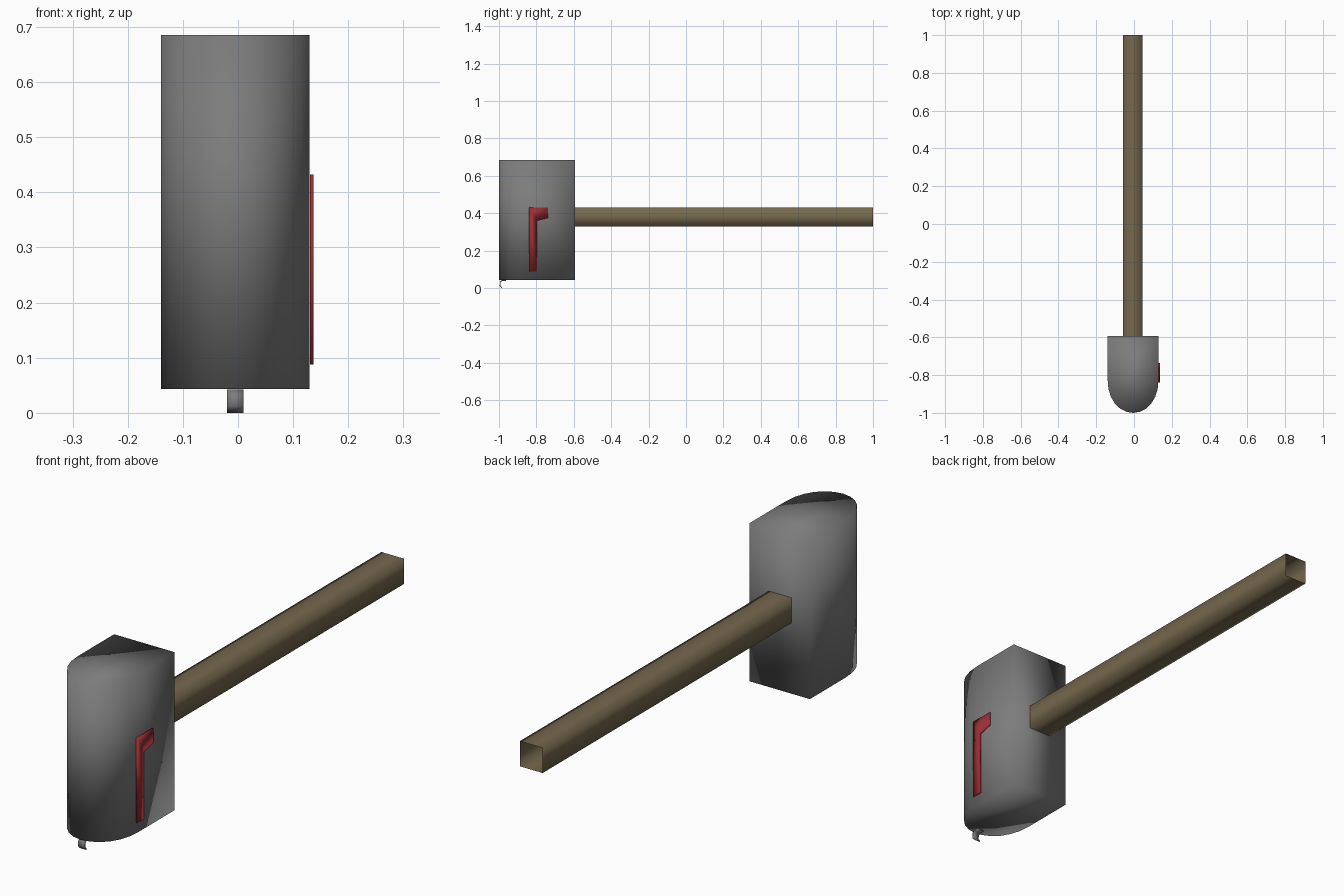
import bpy, bmesh, math

if "Cube" in bpy.data.objects:
    bpy.data.objects.remove(bpy.data.objects["Cube"])


def material(name, rgb):
    m = bpy.data.materials.new(name)
    m.diffuse_color = (*rgb, 1)
    m.use_nodes = True
    m.node_tree.nodes["Principled BSDF"].inputs["Base Color"].default_value = m.diffuse_color
    return m


GREY = material("grey metal", (0.2, 0.2, 0.2))
WOOD = material("brown wood", (0.18, 0.14, 0.075))
RED = material("red paint", (0.33, 0.028, 0.033))


def extrude(name, profile, place, a, b, mat, caps=True):
    """Extrude a 2D profile from a to b; place(u, v, w) gives the 3D point."""
    bm = bmesh.new()
    lo = [bm.verts.new(place(u, v, a)) for u, v in profile]
    hi = [bm.verts.new(place(u, v, b)) for u, v in profile]
    n = len(profile)
    for i in range(n):
        j = (i + 1) % n
        bm.faces.new((lo[i], lo[j], hi[j], hi[i]))
    if caps:
        bm.faces.new(lo[::-1])
        bm.faces.new(hi)
    bmesh.ops.recalc_face_normals(bm, faces=bm.faces[:])
    for f in bm.faces:
        f.smooth = True
    me = bpy.data.meshes.new(name)
    bm.to_mesh(me)
    bm.free()
    me.materials.append(mat)
    ob = bpy.data.objects.new(name, me)
    bpy.context.collection.objects.link(ob)
    return ob


def along_x(u, v, w):
    return (w, u, v)


def along_y(u, v, w):
    return (u, w, v)


def along_z(u, v, w):
    return (u, v, w)


# Box: flat base at the back, arched roof facing the front
N = 12
arch = [(-0.005 + 0.135 * math.cos(math.pi * i / N),
         -0.82 - 0.18 * math.sin(math.pi * i / N) ** 0.9) for i in range(N + 1)]
box_profile = [(-0.14, -0.594), (0.13, -0.594)] + arch
extrude("mailbox_body", box_profile, along_z, 0.043, 0.685, GREY)

# Post: square tube, open at the foot
post = [(-0.057, 0.33), (0.045, 0.33), (0.045, 0.432), (-0.057, 0.432)]
extrude("post", post, along_y, -0.6, 1.0, WOOD, caps=False)

# Signal flag on the right side
flag = [(-0.84, 0.088), (-0.797, 0.088), (-0.797, 0.36), (-0.737, 0.375),
        (-0.737, 0.432), (-0.84, 0.432)]
extrude("signal_flag", flag, along_x, 0.131, 0.137, RED)

# Door latch: thin bent strip under the lower end
path = [(-0.962, 0.042), (-0.985, 0.042), (-0.995, 0.033),
        (-0.996, 0.012), (-0.986, 0.0)]
inner = [(-0.983, 0.003), (-0.992, 0.014), (-0.991, 0.031),
         (-0.983, 0.038), (-0.962, 0.038)]
extrude("door_latch", path + inner, along_x, -0.02, 0.01, GREY)
